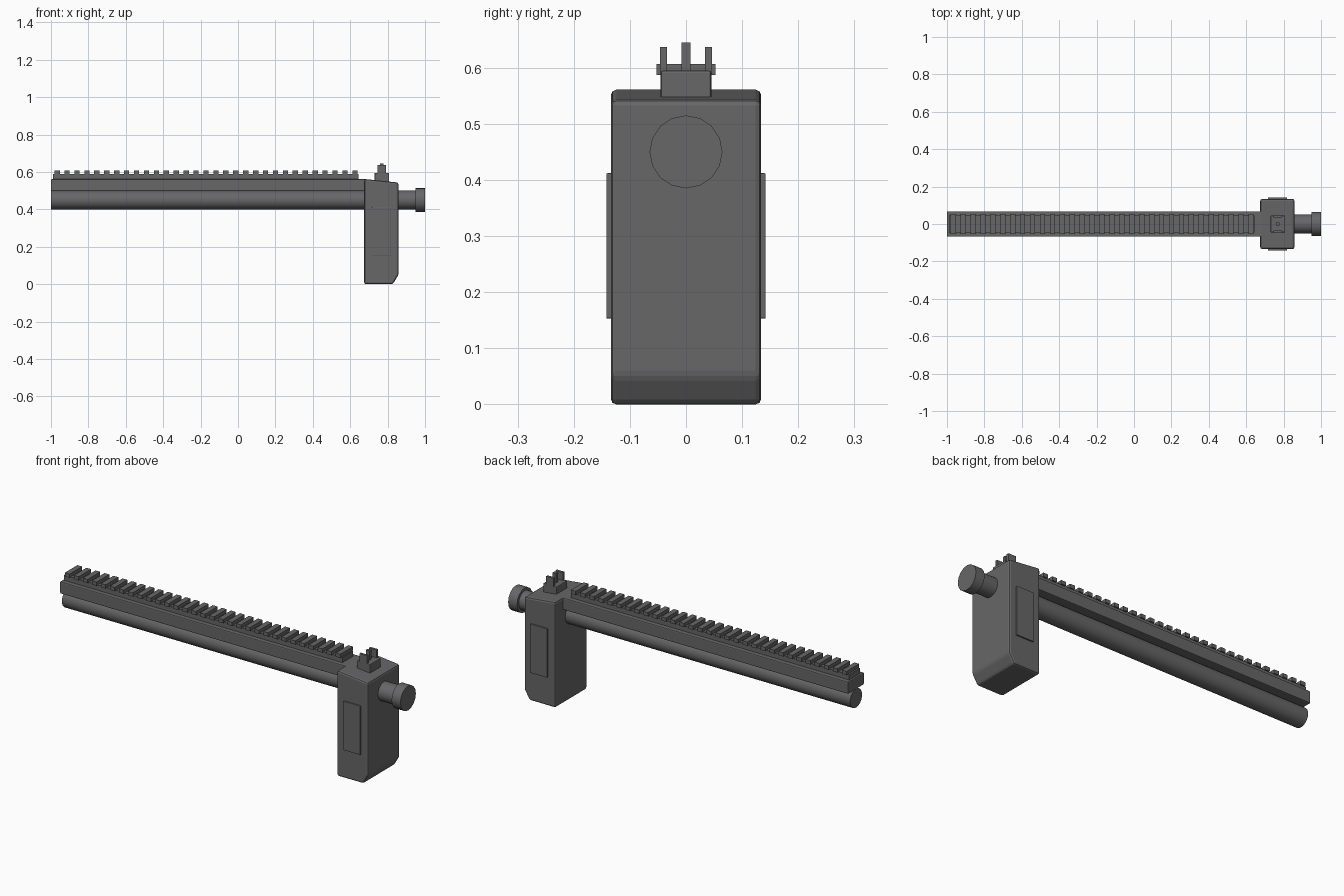
import bpy, bmesh, math
from mathutils import Matrix, Vector

cube = bpy.data.objects.get("Cube")
if cube:
    bpy.data.objects.remove(cube, do_unlink=True)

GREY = (0.135, 0.135, 0.14, 1)
metal = bpy.data.materials.new("dark_grey_metal")
metal.use_nodes = True
metal.diffuse_color = GREY
shader = next(n for n in metal.node_tree.nodes if n.type == 'BSDF_PRINCIPLED')
shader.inputs["Base Color"].default_value = GREY
shader.inputs["Roughness"].default_value = 0.6


def finish(name, bm, bevel=0, smooth=False):
    bmesh.ops.recalc_face_normals(bm, faces=bm.faces)
    mesh = bpy.data.meshes.new(name)
    bm.to_mesh(mesh)
    bm.free()
    mesh.materials.append(metal)
    ob = bpy.data.objects.new(name, mesh)
    bpy.context.collection.objects.link(ob)
    if bevel:
        mod = ob.modifiers.new("edge_bevel", 'BEVEL')
        mod.width, mod.segments = bevel, 2
    if smooth:
        bpy.ops.object.select_all(action='DESELECT')
        ob.select_set(True)
        bpy.context.view_layer.objects.active = ob
        bpy.ops.object.shade_smooth_by_angle(angle=math.radians(35))
    return ob


def add_box(bm, x, y, z):
    """Box from (low, high) ranges."""
    ranges = (x, y, z)
    size = [b - a for a, b in ranges]
    mid = Vector([(a + b) / 2 for a, b in ranges])
    bmesh.ops.create_cube(bm, size=1, matrix=Matrix.Translation(mid) @ Matrix.Diagonal((*size, 1)))


def box(name, x, y, z, bevel=0):
    bm = bmesh.new()
    add_box(bm, x, y, z)
    return finish(name, bm, bevel)


def prism(name, profile, half_width, bevel=0):
    """Side profile in x and z, extruded across y."""
    bm = bmesh.new()
    face = bm.faces.new([bm.verts.new((x, -half_width, z)) for x, z in profile])
    out = bmesh.ops.extrude_face_region(bm, geom=[face])
    verts = [v for v in out["geom"] if isinstance(v, bmesh.types.BMVert)]
    bmesh.ops.translate(bm, verts=verts, vec=(0, 2 * half_width, 0))
    return finish(name, bm, bevel)


def tube(name, x, radius, z, sides, bevel=0):
    bm = bmesh.new()
    place = Matrix.Translation((sum(x) / 2, 0, z)) @ Matrix.Rotation(math.pi / 2, 4, 'Y')
    bmesh.ops.create_cone(bm, cap_ends=True, segments=sides, radius1=radius, radius2=radius,
                          depth=x[1] - x[0], matrix=place)
    return finish(name, bm, bevel, smooth=True)


# Main block with sloping top and chamfered lower corner
prism("main_block", [(0.675, 0), (0.828, 0), (0.858, 0.05), (0.858, 0.543), (0.675, 0.562)],
      0.134, 0.01)

# Raised side panels
for side, name in ((1, "left_panel"), (-1, "right_panel")):
    box(name, (0.717, 0.818), sorted((side * 0.13, side * 0.142)), (0.153, 0.412), 0.002)

# Long tube, rear stub and end cap
AXIS = 0.45
tube("long_tube", (-1, 0.7), 0.05, AXIS, 32)
tube("stub_tube", (0.85, 0.96), 0.05, AXIS, 32)
tube("end_cap", (0.948, 1), 0.065, AXIS, 16)

# Upper housing and rail
box("upper_housing", (-1, 0.69), (-0.068, 0.068), (0.497, 0.561), 0.005)
box("rail_base", (-0.99, 0.645), (-0.045, 0.045), (0.555, 0.589))

# Rail teeth, evenly spaced
COUNT, FIRST, LAST = 31, -0.967, 0.625
bm = bmesh.new()
for i in range(COUNT):
    x = FIRST + (LAST - FIRST) * i / (COUNT - 1)
    add_box(bm, (x - 0.014, x + 0.014), (-0.053, 0.053), (0.587, 0.607))
finish("rail_teeth", bm)

# Sight: base, two guard ears and a centre post
box("sight_base", (0.73, 0.808), (-0.045, 0.045), (0.545, 0.595), 0.004)
for side, name in ((1, "left_sight_ear"), (-1, "right_sight_ear")):
    box(name, (0.746, 0.79), sorted((side * 0.034, side * 0.046)), (0.59, 0.637))
box("sight_post", (0.758, 0.778), (-0.008, 0.008), (0.59, 0.645))
